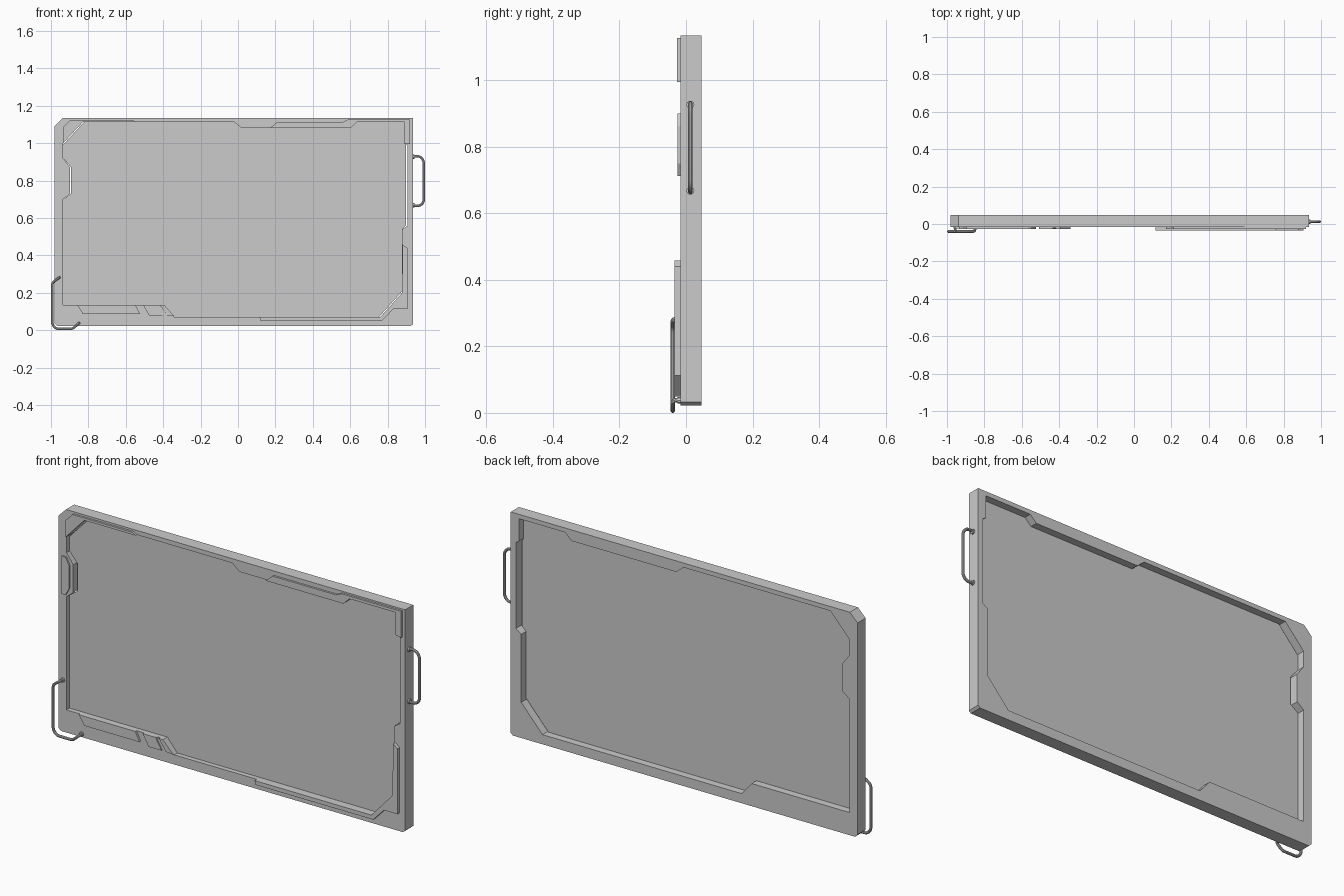
import bpy, bmesh
from mathutils import Vector


def plate(name, loops, y0, y1):
    """Flat plate from (x, z) loops; later loops are holes."""
    bm = bmesh.new()
    edges = []
    for loop in loops:
        vs = [bm.verts.new((x, y0, z)) for x, z in loop]
        edges += [bm.edges.new((vs[i - 1], vs[i])) for i in range(len(vs))]
    bmesh.ops.triangle_fill(bm, edges=edges, use_beauty=True, normal=(0, -1, 0))
    ext = bmesh.ops.extrude_face_region(bm, geom=bm.faces[:])
    moved = [v for v in ext["geom"] if isinstance(v, bmesh.types.BMVert)]
    bmesh.ops.translate(bm, verts=moved, vec=(0, y1 - y0, 0))
    bmesh.ops.recalc_face_normals(bm, faces=bm.faces[:])
    me = bpy.data.meshes.new(name)
    bm.to_mesh(me)
    bm.free()
    ob = bpy.data.objects.new(name, me)
    bpy.context.collection.objects.link(ob)
    return ob


def tube(name, pts, radius, bend=0.014):
    """Round bar along a path with rounded corners."""
    pts = [Vector(p) for p in pts]
    path = [pts[0]]
    for a, b, c in zip(pts, pts[1:], pts[2:]):
        p = b + (a - b).normalized() * min(bend, (a - b).length * 0.45)
        q = b + (c - b).normalized() * min(bend, (c - b).length * 0.45)
        for t in (0, 0.33, 0.67, 1):
            path.append(p * (1 - t) ** 2 + b * 2 * t * (1 - t) + q * t * t)
    path.append(pts[-1])
    cu = bpy.data.curves.new(name, 'CURVE')
    cu.dimensions = '3D'
    cu.bevel_depth = radius
    cu.bevel_resolution = 3
    cu.use_fill_caps = True
    sp = cu.splines.new('POLY')
    sp.points.add(len(path) - 1)
    for s, p in zip(sp.points, path):
        s.co = (*p, 1)
    ob = bpy.data.objects.new(name, cu)
    bpy.context.collection.objects.link(ob)
    bpy.ops.object.select_all(action='DESELECT')
    ob.select_set(True)
    bpy.context.view_layer.objects.active = ob
    bpy.ops.object.convert(target='MESH')
    bpy.ops.object.shade_smooth_by_angle()


FRONT, BACK = -0.017, 0.047

# frame with stepped opening
outer = [(-0.98, 1.093), (-0.938, 1.135), (0.935, 1.135), (0.935, 0.032),
         (0.923, 0.022), (-0.966, 0.022), (-0.98, 0.036)]
opening = [(-0.935, 1.0), (-0.83, 1.113), (-0.02, 1.113), (0.02, 1.08), (0.60, 1.08),
           (0.635, 1.113), (0.89, 1.113), (0.89, 1.0), (0.907, 0.99), (0.907, 0.56),
           (0.877, 0.54), (0.877, 0.20), (0.76, 0.07), (-0.34, 0.07), (-0.395, 0.135),
           (-0.935, 0.135), (-0.935, 0.70), (-0.898, 0.73), (-0.898, 0.87), (-0.935, 0.92)]
plate("frame", [outer, opening], FRONT, BACK)

# screen panel, leaving thin gaps at the cut corners and sides
screen = list(opening)
for i, p in {0: (-0.935, 0.992), 1: (-0.823, 1.113), 8: (0.899, 0.99), 9: (0.899, 0.563),
             11: (0.877, 0.208), 12: (0.753, 0.07), 17: (-0.892, 0.73),
             18: (-0.892, 0.87)}.items():
    screen[i] = p
plate("screen", [screen], 0.007, 0.01)

# raised trim on the front face
trims = {
    "trim_top_left": (-0.027, [(-0.935, 1.0), (-0.935, 1.085), (-0.895, 1.125),
                               (-0.565, 1.125), (-0.545, 1.113), (-0.83, 1.113)]),
    "trim_top_right": (-0.027, [(0.17, 1.08), (0.21, 1.113), (0.56, 1.113), (0.59, 1.127),
                                (0.92, 1.127), (0.92, 0.995), (0.89, 1.0), (0.89, 1.113),
                                (0.635, 1.113), (0.60, 1.08)]),
    "trim_bottom_right": (-0.034, [(0.115, 0.07), (0.12, 0.05), (0.77, 0.05), (0.83, 0.113),
                                   (0.905, 0.113), (0.905, 0.44), (0.88, 0.458),
                                   (0.877, 0.20), (0.76, 0.07)]),
    "trim_bottom_left": (-0.027, [(-0.86, 0.135), (-0.83, 0.088), (-0.525, 0.088),
                                  (-0.548, 0.135)]),
    "trim_slash_wide": (-0.027, [(-0.507, 0.135), (-0.475, 0.078), (-0.403, 0.078),
                                 (-0.437, 0.135)]),
    "trim_slash_mid": (-0.021, [(-0.437, 0.135), (-0.403, 0.078), (-0.378, 0.078),
                                (-0.413, 0.125)]),
    "trim_slash_end": (-0.027, [(-0.418, 0.135), (-0.378, 0.078), (-0.34, 0.075),
                                (-0.395, 0.135)]),
    "trim_left": (-0.025, [(-0.958, 0.712), (-0.958, 0.90), (-0.935, 0.90), (-0.915, 0.862),
                           (-0.915, 0.75), (-0.935, 0.712)]),
}
for name, (y, loop) in trims.items():
    plate(name, [loop], y, FRONT + 0.001)

# side handle with collars
R, Y = 0.007, 0.013
tube("side_handle", [(0.93, Y, 0.93), (0.973, Y, 0.93), (0.993, Y, 0.907), (0.993, Y, 0.685),
                     (0.973, Y, 0.665), (0.93, Y, 0.665)], R)
for i, z in enumerate((0.927, 0.668)):
    tube(f"side_collar_{i}", [(0.93, Y, z), (0.943, Y, z)], 0.012)

# corner handle wrapping the lower left
H = -0.04
tube("corner_handle", [(-0.955, FRONT, 0.282), (-0.955, H, 0.282), (-0.993, H, 0.255),
                       (-0.993, H, 0.03), (-0.972, H, 0.007), (-0.885, H, 0.007),
                       (-0.85, H, 0.038), (-0.85, FRONT, 0.038)], R)
for i, (x, z) in enumerate(((-0.955, 0.28), (-0.85, 0.038))):
    tube(f"corner_collar_{i}", [(x, FRONT + 0.003, z), (x, FRONT - 0.008, z)], 0.011)
